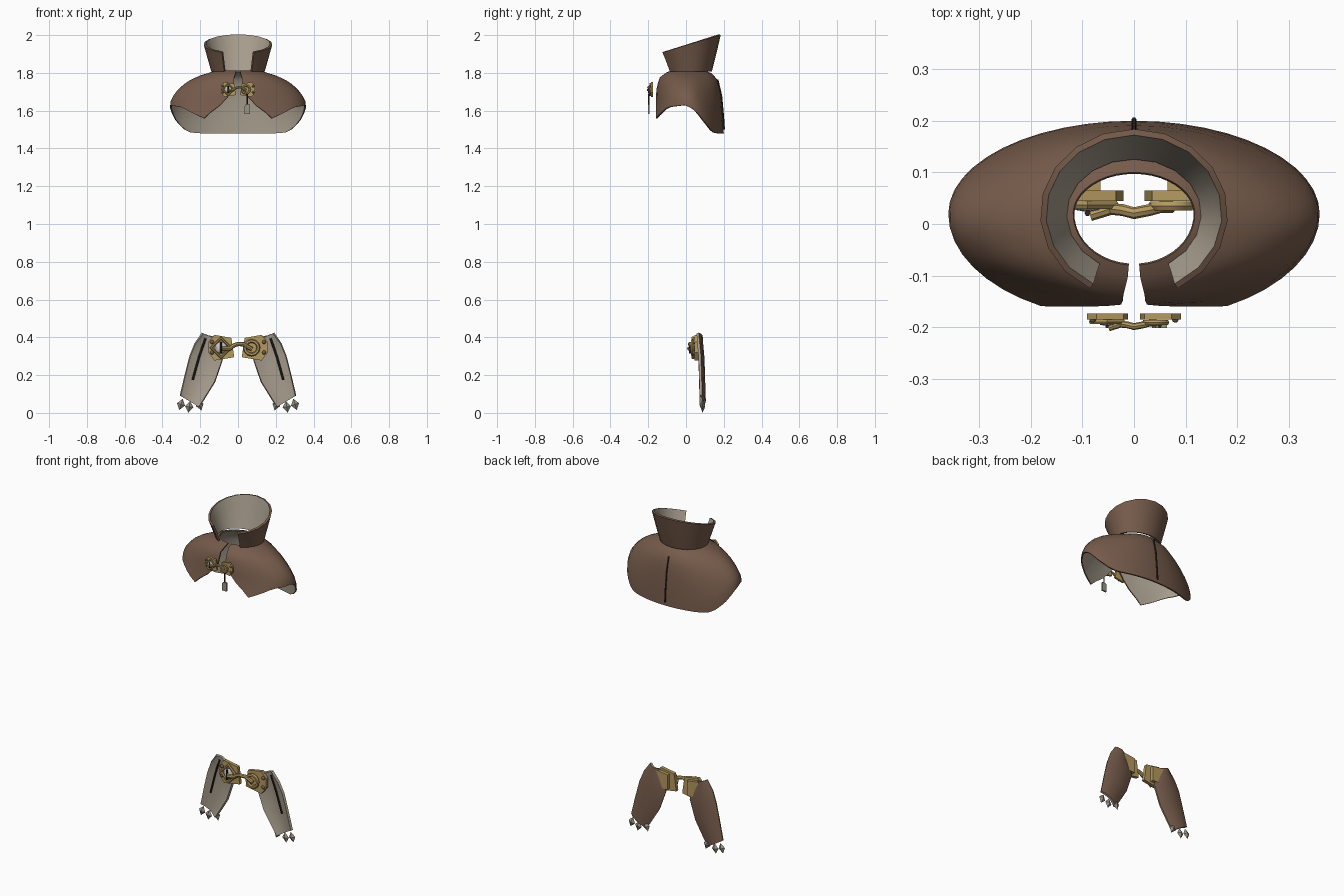
import bpy, bmesh, math
from mathutils import Vector, Matrix

if "Cube" in bpy.data.objects:
    bpy.data.objects.remove(bpy.data.objects["Cube"])


def mat(name, c):
    m = bpy.data.materials.new(name)
    m.diffuse_color = (*c, 1)
    m.use_nodes = True
    m.node_tree.nodes["Principled BSDF"].inputs["Base Color"].default_value = m.diffuse_color
    return m


BROWN = mat("brown leather", (.18, .105, .07))
LINING = mat("grey lining", (.40, .35, .275))
GOLD = mat("brass", (.46, .32, .115))
SILVER = mat("silver", (.56, .56, .56))
DARK = mat("dark stitching", (.03, .018, .013))
CLAW = mat("claw grey", (.33, .30, .25))


def finish(name, bm, mats, smooth=True, mods=()):
    me = bpy.data.meshes.new(name)
    bm.to_mesh(me)
    bm.free()
    ob = bpy.data.objects.new(name, me)
    bpy.context.collection.objects.link(ob)
    for m in mats:
        me.materials.append(m)
    for kind, props in mods:
        md = ob.modifiers.new(kind, kind)
        for k, v in props.items():
            setattr(md, k, v)
    bpy.ops.object.select_all(action='DESELECT')
    ob.select_set(True)
    bpy.context.view_layer.objects.active = ob
    if mods:
        bpy.ops.object.convert(target='MESH')
    if smooth:
        bpy.ops.object.shade_smooth_by_angle(angle=math.radians(35))
    return ob


def sheet(rows):
    bm = bmesh.new()
    vs = [[bm.verts.new(p) for p in r] for r in rows]
    for a, b in zip(vs, vs[1:]):
        for i in range(len(a) - 1):
            bm.faces.new((a[i], b[i], b[i + 1], a[i + 1]))
    return bm


def shell(t, rim):
    return ('SOLIDIFY', dict(thickness=t, offset=-1, material_offset=1,
                             material_offset_rim=rim, use_even_offset=False))


MIRROR = ('MIRROR', dict(use_axis=(True, False, False)))


def prism(name, pts, y0, y1, m):
    bm = bmesh.new()
    f = bm.faces.new([bm.verts.new((x, y0, z)) for x, z in pts])
    g = bmesh.ops.extrude_face_region(bm, geom=[f])['geom']
    bmesh.ops.translate(bm, vec=(0, y1 - y0, 0), verts=[v for v in g if isinstance(v, bmesh.types.BMVert)])
    bmesh.ops.recalc_face_normals(bm, faces=bm.faces)
    return finish(name, bm, [m], False)


def ball(name, c, r, m, seg=10, rings=6, tilt=0, mods=(), smooth=True):
    bm = bmesh.new()
    bmesh.ops.create_uvsphere(bm, u_segments=seg, v_segments=rings, radius=1,
                              matrix=Matrix.Translation(c) @ Matrix.Rotation(tilt, 4, 'Y') @ Matrix.Diagonal((*r, 1)))
    return finish(name, bm, [m], smooth, mods)


def tube(name, pts, r, m, n=8, closed=False, mods=()):
    """Sweep an n-sided circle along a path."""
    bm = bmesh.new()
    P = [Vector(p) for p in pts]
    N = len(P)
    loops = []
    for i, p in enumerate(P):
        a = P[i - 1] if closed or i else p
        b = P[(i + 1) % N] if closed or i < N - 1 else p
        t = (b - a).normalized()
        u = t.cross(Vector((0, 1, 0)))
        if u.length < .1:
            u = t.cross(Vector((1, 0, 0)))
        u.normalize()
        w = t.cross(u)
        loops.append([bm.verts.new(p + r * (u * math.cos(k * math.tau / n) + w * math.sin(k * math.tau / n)))
                      for k in range(n)])
    for i in range(N if closed else N - 1):
        a, b = loops[i], loops[(i + 1) % N]
        for k in range(n):
            bm.faces.new((a[k], a[(k + 1) % n], b[(k + 1) % n], b[k]))
    if not closed:
        bm.faces.new(loops[0])
        bm.faces.new(loops[-1])
    bmesh.ops.recalc_face_normals(bm, faces=bm.faces)
    return finish(name, bm, [m], True, mods)


def interp(x, tab):
    for (a, p), (b, q) in zip(tab, tab[1:]):
        if x <= b:
            return p + (q - p) * max(0, (x - a) / (b - a))
    return tab[-1][1]


def ring(rx, yb, yf, gap, n, zfun, cy=.02):
    """Open ring, gap degrees either side of the front; angle runs front -> right -> back."""
    out = []
    for i in range(n + 1):
        d = gap + (360 - 2 * gap) * i / n
        p = math.radians(d)
        c = -math.cos(p)
        y = cy + c * ((yb - cy) if c > 0 else (cy - yf))
        out.append((rx * math.sin(p), y, zfun(min(d, 360 - d), y)))
    return out


# Shoulder cape: front split, long back, short sides
HEM = [(0, 1.555), (30, 1.56), (56, 1.62), (84, 1.63), (100, 1.60), (113, 1.55), (132, 1.487), (145, 1.48), (180, 1.48)]
RINGS = [(0, .118, .10, -.08, 5), (.04, .142, .135, -.105, 5), (.14, .20, .165, -.14, 6), (.26, .25, .177, -.15, 5),
         (.39, .287, .185, -.157, 5), (.55, .32, .191, -.162, 10), (.72, .345, .195, -.167, 16),
         (.87, .357, .198, -.177, 24), (1, .36, .2, -.187, 30)]
rows = [ring(rx, yb, yf, g, 40, lambda d, y, f=f: 1.812 + f * (interp(d, HEM) - 1.812))
        for f, rx, yb, yf, g in RINGS]
finish("shoulder_cape", sheet(rows), [BROWN, LINING], mods=[shell(.008, 0)])

# Flared collar with slanted top
rows = []
for k in range(4):
    t = 1 - k / 3
    rows.append(ring(.142 + .04 * t, .137 + .047 * t, -.104 - .04 * t, 31 - 3 * t, 16,
                     lambda d, y, t=t: 1.808 + t * (.099 + (y + .13) * .3)))
finish("collar", sheet(rows), [BROWN, LINING], mods=[shell(.012, 0)])

# Stitched back seam
tube("back_seam", [(0, .167, 1.765), (0, .187, 1.68), (0, .197, 1.572), (0, .202, 1.50)], .005, DARK, 6)


# Clasp: two plates, gem in a diamond frame, ring and hook
def clasp(name, s, y, z):
    def P(x, dy, dz):
        return (x * s, y + dy * s, z + dz * s)
    plate = [(.02, -.05), (.035, .052), (.125, .068), (.157, .03), (.157, -.025), (.125, -.068)]
    for side, sg in (("left", -1), ("right", 1)):
        prism(f"{name}_{side}_plate", [(sg * a * s, z + b * s) for a, b in plate], y, y + .02 * s, GOLD)
        for i, dz in enumerate((.03, -.025)):
            ball(f"{name}_{side}_rivet_{i}", P(sg * .138, 0, dz), [.011 * s] * 3, BROWN)
    ball(name + "_gem", P(-.09, -.008, 0), (.032 * s, .014 * s, .032 * s), SILVER, 8, 6)
    tube(name + "_gem_frame", [P(-.09 + a, -.008, b) for a, b in ((-.052, 0), (0, .052), (.052, 0), (0, -.052))],
         .009 * s, GOLD, 6, True)
    tube(name + "_gem_bar", [P(-.09, -.024, .03), P(-.09, -.024, -.03)], .006 * s, DARK, 6)
    tube(name + "_ring", [P(.072 + .036 * math.cos(a * math.tau / 12), -.01, .036 * math.sin(a * math.tau / 12))
                          for a in range(12)], .01 * s, GOLD, 6, True)
    tube(name + "_hook", [P(-.085, -.028, -.005), P(-.045, -.016, -.005), (P(-.022, -.018, .012)), P(0, -.024, .02),
                          P(.03, -.018, .018), P(.052, -.012, .004), P(.075, -.012, -.008)], .0115 * s, GOLD)


clasp("upper_clasp", .58, -.185, 1.712)
clasp("lower_clasp", 1, .045, .345)

# Backing blocks joining the lower plates to the panels
for side, sg in (("left", -1), ("right", 1)):
    prism(side + "_backing_block", [(sg * a, b) for a, b in ((.065, .30), (.065, .39), (.14, .40), (.14, .30))],
          .064, .084, GOLD)

# Small hanging tag
tube("tag_cord", [(.05, -.197, 1.69), (.05, -.197, 1.62)], .004, DARK, 6)
prism("hanging_tag", [(.035, 1.582), (.035, 1.625), (.042, 1.633), (.064, 1.633), (.064, 1.582)], -.202, -.192, CLAW)

# Hanging panels, curved across and mirrored
L = [(-.185, .42), (-.225, .365), (-.252, .30), (-.275, .21), (-.303, .09)]
R = [(-.135, .40), (-.098, .34), (-.085, .28), (-.125, .165), (-.208, .032)]
YS = [.070, .074, .08, .083, .087]
rows = []
for (lx, lz), (rx, rz), y in zip(L, R, YS):
    rows.append([(lx + (rx - lx) * u, y - d, lz + (rz - lz) * u)
                 for u, d in ((0, .014), (.18, .003), (.5, -.004), (.8, .003), (1, .014))])
finish("hanging_panels", sheet(rows), [LINING, BROWN], mods=[shell(.014, 0), MIRROR])
tube("panel_stitches", [(-.172, .070, .395), (-.205, .074, .30), (-.24, .079, .175)], .006, DARK, 6, mods=[MIRROR])

# Claw tips under the panels
for i, (x, z, t) in enumerate(((-.302, .045, .3), (-.258, .032, .15), (-.203, .043, -.3))):
    ball(f"claw_tips_{i}", (x, .088, z), (.022, .013, .031), CLAW, 4, 2, t, [MIRROR], False)
